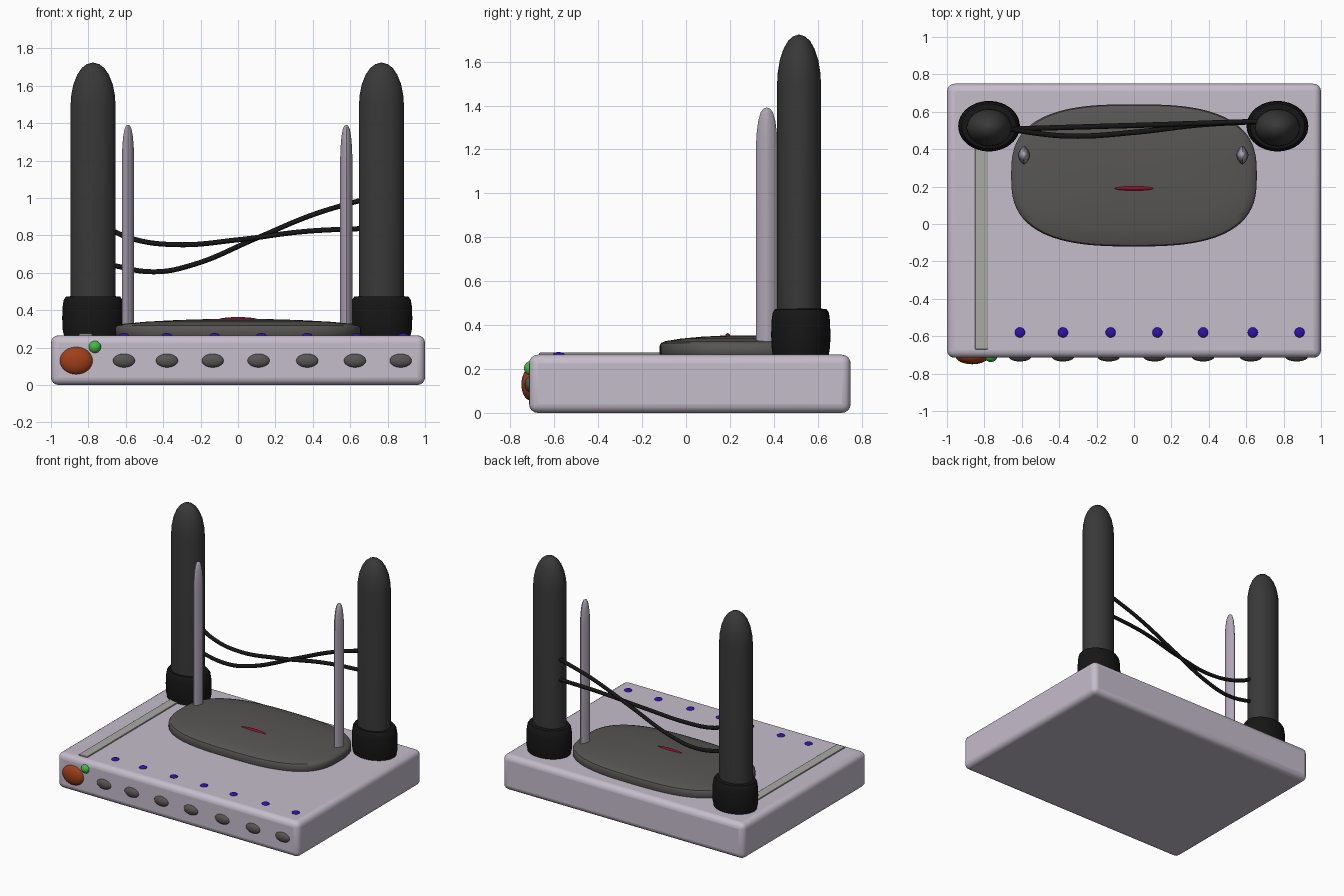
import bpy, bmesh
from math import cos, sin, pi, copysign

if "Cube" in bpy.data.objects:
    bpy.data.objects.remove(bpy.data.objects["Cube"])


def material(name, rgb):
    m = bpy.data.materials.new(name)
    m.diffuse_color = (*rgb, 1)
    m.use_nodes = True
    m.node_tree.nodes["Principled BSDF"].inputs["Base Color"].default_value = m.diffuse_color
    return m


LILAC = material("lilac", (0.56, 0.51, 0.60))
SHAFT = material("dark_grey", (0.04, 0.04, 0.04))
BLACK = material("black", (0.008, 0.008, 0.008))
PAD = material("pad_grey", (0.095, 0.093, 0.09))
STRIP = material("strip_grey", (0.40, 0.40, 0.38))
ROD = material("rod_grey", (0.42, 0.38, 0.45))
ORANGE = material("orange", (0.35, 0.05, 0.01))
GREEN = material("green", (0.06, 0.5, 0.06))
BLUE = material("blue", (0.03, 0.005, 0.4))
RED = material("red", (0.3, 0.005, 0.02))


def finish(ob, name, mat, angle=0.7):
    ob.name = name
    ob.data.materials.append(mat)
    bpy.ops.object.select_all(action='DESELECT')
    ob.select_set(True)
    bpy.context.view_layer.objects.active = ob
    bpy.ops.object.shade_smooth_by_angle(angle=angle)
    return ob


def box(name, lo, hi, mat, bevel):
    bpy.ops.mesh.primitive_cube_add(size=1, location=[(a + b) / 2 for a, b in zip(lo, hi)])
    ob = bpy.context.object
    ob.scale = [b - a for a, b in zip(lo, hi)]
    bpy.ops.object.transform_apply(location=False, rotation=False, scale=True)
    mod = ob.modifiers.new("bevel", 'BEVEL')
    mod.width, mod.segments = bevel, 4
    return finish(ob, name, mat)


def ball(name, loc, radii, mat):
    bpy.ops.mesh.primitive_uv_sphere_add(segments=32, ring_count=16, radius=1, location=loc)
    ob = bpy.context.object
    ob.scale = radii
    return finish(ob, name, mat)


def loft(name, centre, radii, profile, mat, n=48, power=2, flute=0):
    """Stack superelliptic rings; profile is a list of (scale, z)."""
    bm = bmesh.new()
    rings = []
    for s, z in profile:
        ring = []
        for i in range(n):
            a = 2 * pi * i / n
            k = s * (1 - flute * abs(sin(2 * a)))
            x = copysign(abs(cos(a)) ** (2 / power), cos(a)) * radii[0] * k
            y = copysign(abs(sin(a)) ** (2 / power), sin(a)) * radii[1] * k
            ring.append(bm.verts.new((centre[0] + x, centre[1] + y, z)))
        rings.append(ring)
    for a, b in zip(rings, rings[1:]):
        for i in range(n):
            j = (i + 1) % n
            bm.faces.new((a[i], a[j], b[j], b[i]))
    bm.faces.new(rings[0][::-1])
    bm.faces.new(rings[-1])
    me = bpy.data.meshes.new(name)
    bm.to_mesh(me)
    bm.free()
    ob = bpy.data.objects.new(name, me)
    bpy.context.collection.objects.link(ob)
    return finish(ob, name, mat)


def cable(name, pts):
    cu = bpy.data.curves.new(name, 'CURVE')
    cu.dimensions = '3D'
    cu.bevel_depth, cu.bevel_resolution, cu.use_fill_caps = 0.014, 3, True
    sp = cu.splines.new('BEZIER')
    sp.bezier_points.add(len(pts) - 1)
    for bp, p in zip(sp.bezier_points, pts):
        bp.co = p
        bp.handle_left_type = bp.handle_right_type = 'AUTO'
    ob = bpy.data.objects.new(name, cu)
    cu.materials.append(BLACK)
    bpy.context.collection.objects.link(ob)


# Housing and top strip
box("housing", (-1, -0.715, 0), (1, 0.75, 0.265), LILAC, 0.04)
box("top_strip", (-0.85, -0.67, 0.24), (-0.78, 0.5, 0.274), STRIP, 0.004)

# Domed oval pad with its red marker
loft("top_pad", (0, 0.26), (0.657, 0.38),
     [(0.98, 0.25), (1, 0.27), (1, 0.305), (0.985, 0.318), (0.93, 0.327),
      (0.75, 0.338), (0.5, 0.347), (0.25, 0.352), (0.02, 0.353)], PAD, n=72, power=2.8)
ball("red_marker", (0, 0.19, 0.345), (0.115, 0.012, 0.018), RED)

# Antennas: flared collar and bullet-nosed oval shaft
for side, x in (("left", -0.775), ("right", 0.767)):
    loft(side + "_collar", (x, 0.523), (0.165, 0.135),
         [(0.93, 0.25), (0.95, 0.27), (0.99, 0.30), (1, 0.36), (0.985, 0.42),
          (0.95, 0.455), (0.88, 0.472), (0.7, 0.475)], BLACK)
    loft(side + "_antenna", (x, 0.515), (0.12, 0.1),
         [(1, 0.4), (1, 1.5), (0.97, 1.55), (0.87, 1.61), (0.70, 1.66),
          (0.5, 1.695), (0.28, 1.715), (0.03, 1.723)], SHAFT)

# Slim fluted rods
for side, x in (("left", -0.588), ("right", 0.579)):
    loft(side + "_rod", (x, 0.368), (0.033, 0.05),
         [(1, 0.27), (1, 1.2), (0.93, 1.27), (0.78, 1.33), (0.55, 1.37),
          (0.3, 1.386), (0.03, 1.391)], ROD, n=32, flute=0.12)

# Two sagging cables strung between the antennas
cable("upper_cable", [(-0.72, 0.52, 0.85), (-0.57, 0.492, 0.783), (-0.33, 0.47, 0.75),
                      (0, 0.49, 0.776), (0.35, 0.53, 0.82), (0.70, 0.55, 0.838)])
cable("lower_cable", [(-0.72, 0.505, 0.65), (-0.45, 0.514, 0.605), (-0.25, 0.52, 0.64),
                      (0.1, 0.53, 0.785), (0.4, 0.54, 0.91), (0.70, 0.55, 1.0)])

# Indicator lights on top
for i, x in enumerate((-0.61, -0.38, -0.125, 0.125, 0.37, 0.635, 0.885)):
    ball(f"blue_light_{i + 1}", (x, -0.58, 0.265), (0.027, 0.027, 0.012), BLUE)

# Front panel buttons
for i, x in enumerate((-0.61, -0.38, -0.135, 0.11, 0.37, 0.625, 0.87)):
    ball(f"front_button_{i + 1}", (x, -0.71, 0.13), (0.06, 0.025, 0.037), PAD)
ball("orange_knob", (-0.865, -0.705, 0.13), (0.09, 0.045, 0.075), ORANGE)
ball("green_light", (-0.765, -0.703, 0.203), (0.035, 0.035, 0.034), GREEN)
